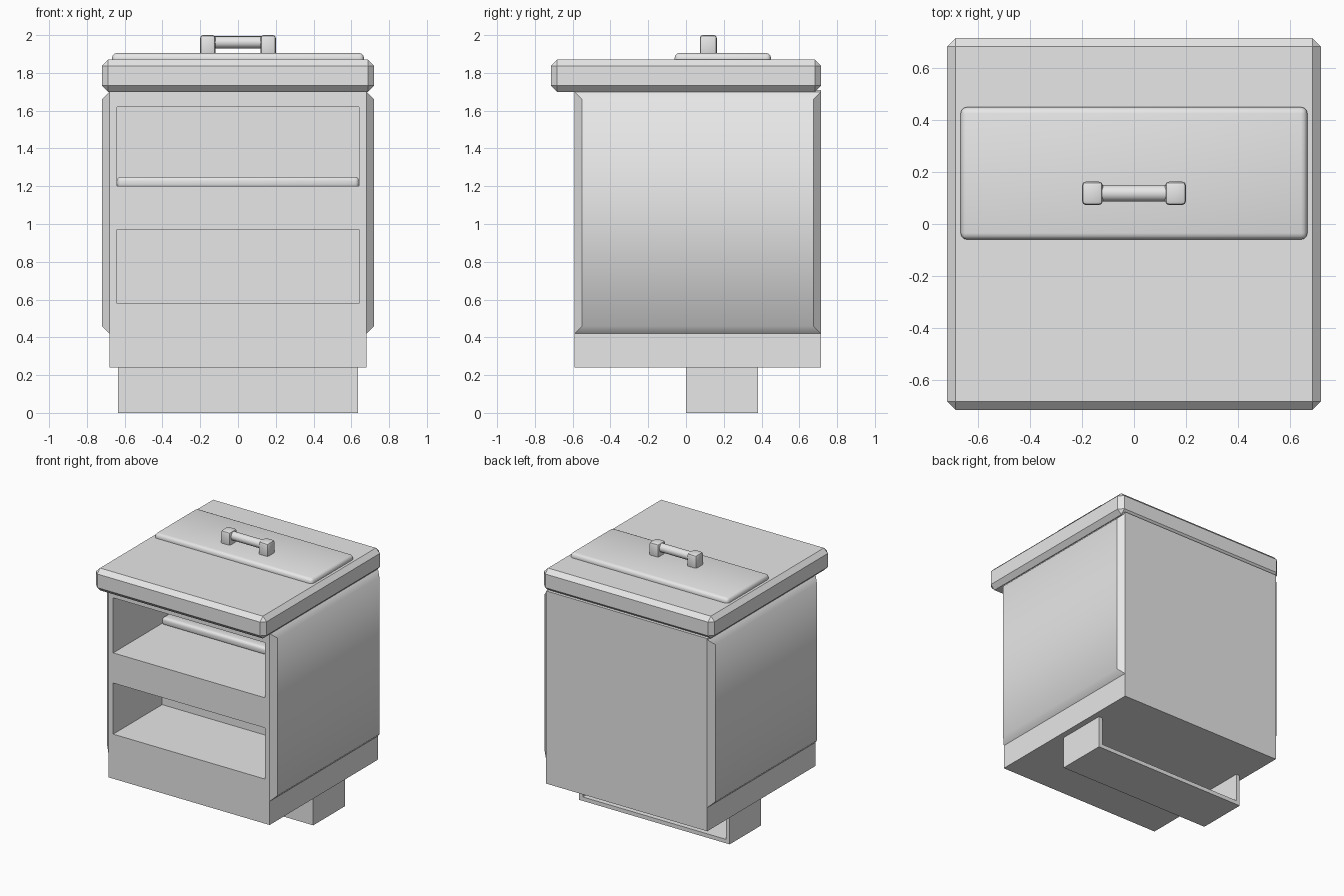
import bpy, bmesh
from math import radians
from mathutils import Matrix, Vector

old = bpy.data.objects.get("Cube")
if old:
    bpy.data.objects.remove(old, do_unlink=True)

grey = bpy.data.materials.new("light_grey")
grey.use_nodes = True
grey.diffuse_color = (0.8, 0.8, 0.8, 1)
grey.node_tree.nodes["Principled BSDF"].inputs["Base Color"].default_value = (0.8, 0.8, 0.8, 1)


def add_object(name, bm):
    bmesh.ops.recalc_face_normals(bm, faces=bm.faces)
    mesh = bpy.data.meshes.new(name)
    bm.to_mesh(mesh)
    bm.free()
    mesh.materials.append(grey)
    obj = bpy.data.objects.new(name, mesh)
    bpy.context.collection.objects.link(obj)
    return obj


def activate(obj):
    bpy.ops.object.select_all(action="DESELECT")
    obj.select_set(True)
    bpy.context.view_layer.objects.active = obj


def box(name, x, y, z, bevel=0, segments=1):
    """Box from (min, max) ranges with optionally bevelled edges."""
    bm = bmesh.new()
    bmesh.ops.create_cube(bm, size=1)
    for v in bm.verts:
        v.co = Vector([r[1] if c > 0 else r[0] for c, r in zip(v.co, (x, y, z))])
    if bevel:
        bmesh.ops.bevel(bm, geom=bm.edges[:], offset=bevel, segments=segments,
                        profile=0.5, affect="EDGES")
    obj = add_object(name, bm)
    if segments > 1:
        activate(obj)
        bpy.ops.object.shade_smooth_by_angle(angle=radians(40))
    return obj


def cut(obj, *ranges):
    """Subtract a box from an object."""
    cutter = box("cutter", *ranges)
    cutter.hide_render = True
    mod = obj.modifiers.new("cut", "BOOLEAN")
    mod.operation, mod.solver, mod.object = "DIFFERENCE", "EXACT", cutter
    activate(obj)
    bpy.ops.object.modifier_apply(modifier=mod.name)
    bpy.data.objects.remove(cutter, do_unlink=True)


# Cabinet body with two open shelves at the front
FRONT, BACK = -0.59, 0.715
body = box("cabinet_body", (-0.68, 0.68), (FRONT, BACK), (0.24, 1.71))
cut(body, (-0.64, 0.64), (-0.8, 0.07), (1.20, 1.62))
cut(body, (-0.64, 0.64), (-0.8, 0.0), (0.58, 0.97))
box("shelf_back_ridge", (-0.64, 0.64), (-0.01, 0.08), (1.19, 1.25), 0.02, 3)

# Raised side panels, softly shaded from top to bottom
for side, name in ((1, "left_side_panel"), (-1, "right_side_panel")):
    bm = bmesh.new()
    bmesh.ops.create_cube(bm, size=1)
    for v in bm.verts:
        outer = v.co.x * side > 0
        inset = 0.04 if outer else 0
        v.co = Vector((side * (0.72 if outer else 0.68),
                       BACK - inset if v.co.y > 0 else FRONT + inset,
                       1.70 - inset if v.co.z > 0 else 0.42 + inset))
    for f in bm.faces:
        f.smooth = True
    for e in bm.edges:
        a, b = e.verts
        along_y = abs(a.co.y - b.co.y) > 1
        outer = min(abs(a.co.x), abs(b.co.x)) > 0.7
        e.smooth = along_y and outer
    add_object(name, bm)

# Overhanging lid, raised hatch and handle
box("lid", (-0.72, 0.72), (-0.715, 0.715), (1.70, 1.87), 0.033)
box("hatch", (-0.667, 0.667), (-0.06, 0.45), (1.84, 1.905), 0.025, 3)
for side, name in ((1, "left_handle_post"), (-1, "right_handle_post")):
    box(name, sorted((side * 0.12, side * 0.2)), (0.073, 0.163), (1.88, 2.0), 0.015, 2)
bm = bmesh.new()
bmesh.ops.create_cone(bm, cap_ends=True, segments=16, radius1=0.032, radius2=0.032, depth=0.28,
                      matrix=Matrix.Translation((0, 0.118, 1.962)) @ Matrix.Rotation(radians(90), 4, "Y"))
activate(add_object("handle_bar", bm))
bpy.ops.object.shade_smooth_by_angle(angle=radians(40))

# Foot tray, open towards the back
foot = box("foot_tray", (-0.635, 0.635), (0, 0.38), (0, 0.24))
cut(foot, (-0.605, 0.605), (0.03, 0.5), (0.03, 0.3))
